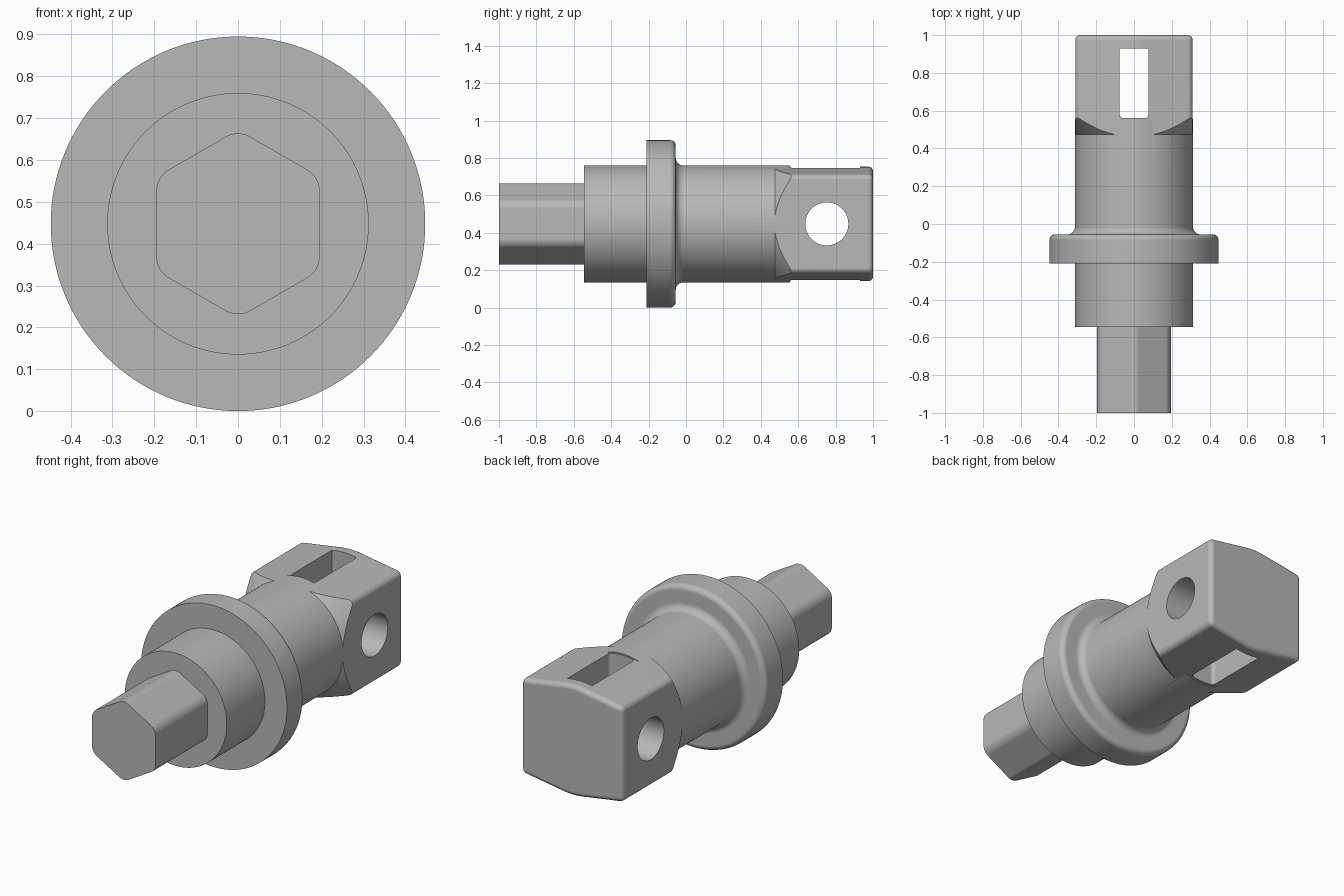
import bpy
import bmesh
from math import sin, cos, pi, radians
from mathutils import Matrix, Vector

AXIS_Z = 0.4475   # height of the turning axis
R = 0.3125        # main shaft radius

cube = bpy.data.objects.get("Cube")
if cube:
    bpy.data.objects.remove(cube, do_unlink=True)

steel = bpy.data.materials.new("plain_grey_steel")
steel.use_nodes = True
GREY = (0.48, 0.48, 0.48, 1)
steel.diffuse_color = GREY
steel.node_tree.nodes["Principled BSDF"].inputs["Base Color"].default_value = GREY


def finish(name, bm):
    bmesh.ops.recalc_face_normals(bm, faces=bm.faces[:])
    mesh = bpy.data.meshes.new(name)
    bm.to_mesh(mesh)
    bm.free()
    mesh.materials.append(steel)
    ob = bpy.data.objects.new(name, mesh)
    ob.location.z = AXIS_Z
    bpy.context.collection.objects.link(ob)
    return ob


def arc(cr, cy, rad, a0, a1, n=8):
    """Arc of (radius, y) profile points."""
    steps = [radians(a0 + (a1 - a0) * i / n) for i in range(n + 1)]
    return [(cr + rad * cos(a), cy + rad * sin(a)) for a in steps]


def revolve(name, profile, steps=128):
    """Turn a (radius, y) profile around the y axis."""
    bm = bmesh.new()
    verts = [bm.verts.new((r, y, 0)) for r, y in profile]
    edges = [bm.edges.new(pair) for pair in zip(verts, verts[1:])]
    bmesh.ops.spin(bm, geom=verts + edges, cent=(0, 0, 0), axis=(0, 1, 0),
                   angle=2 * pi, steps=steps)
    bmesh.ops.remove_doubles(bm, verts=bm.verts[:], dist=1e-5)
    return finish(name, bm)


def prism(section, y0, y1):
    """Extrude an (x, z) section along y."""
    bm = bmesh.new()
    face = bm.faces.new([bm.verts.new((x, y0, z)) for x, z in section])
    ext = bmesh.ops.extrude_face_region(bm, geom=[face])
    moved = [g for g in ext["geom"] if isinstance(g, bmesh.types.BMVert)]
    bmesh.ops.translate(bm, verts=moved, vec=(0, y1 - y0, 0))
    bmesh.ops.recalc_face_normals(bm, faces=bm.faces[:])
    return bm


def bevel(bm, test, offset, segments):
    """Round the edges whose two end points pass the test."""
    edges = [e for e in bm.edges if test(e.verts[0].co, e.verts[1].co)]
    bmesh.ops.bevel(bm, geom=edges, offset=offset, offset_type="OFFSET",
                    segments=segments, profile=0.5, affect="EDGES")


def lengthwise(a, b):
    return abs(a.y - b.y) > 0.1


def activate(ob):
    bpy.ops.object.select_all(action="DESELECT")
    ob.select_set(True)
    bpy.context.view_layer.objects.active = ob


def combine(ob, tool, operation):
    """Apply a boolean and discard the tool object."""
    activate(ob)
    mod = ob.modifiers.new("combine", "BOOLEAN")
    mod.operation = operation
    mod.solver = "EXACT"
    mod.object = tool
    tool.hide_render = True
    bpy.ops.object.modifier_apply(modifier=mod.name)
    bpy.data.objects.remove(tool, do_unlink=True)


# Turned shaft with a flange, rounded on its rear side
body = revolve("flanged_shaft",
               [(0, -0.545), (R, -0.545), (R, -0.21), (AXIS_Z, -0.21)]
               + arc(AXIS_Z - 0.03, -0.085, 0.03, 0, 90)
               + arc(R + 0.04, -0.015, 0.04, 270, 180)
               + [(R, 0.555), (0, 0.555)])

# Six-sided head with rounded crests, corners and end rim
W, SIDE, PEAK, END = 0.311, 0.262, 0.311, 1.0
bm = prism([(W, -SIDE), (W, SIDE), (0, PEAK),
            (-W, SIDE), (-W, -SIDE), (0, -PEAK)], 0.3, END)
bevel(bm, lambda a, b: lengthwise(a, b) and abs(a.x) < 0.01, 0.05, 6)
bevel(bm, lambda a, b: (lengthwise(a, b) and abs(a.x) > 0.3)
      or (a.y > END - 0.001 and b.y > END - 0.001
          and not (abs(a.x) < 0.06 and abs(b.x) < 0.06 and a.z * b.z < 0)),
      0.026, 5)
head = finish("head", bm)

# Conical shoulder trims the front corners of the head
shoulder = revolve("shoulder_cone", [(0, 0.25), (0.2, 0.25), (R, 0.475),
                                     (0.395, 0.56), (0.52, 0.68),
                                     (0.52, 1.1), (0, 1.1)])
combine(head, shoulder, "INTERSECT")
combine(body, head, "UNION")

# Vertical slot with rounded front corners
bm = bmesh.new()
bmesh.ops.create_cube(bm, size=1, matrix=Matrix.Translation((0, 0.745, 0))
                      @ Matrix.Diagonal((0.152, 0.37, 1, 1)))
bevel(bm, lambda a, b: abs(a.z - b.z) > 0.5 and a.y < 0.6, 0.02, 4)
combine(body, finish("slot_cutter", bm), "DIFFERENCE")

# Round cross hole from side to side
bm = bmesh.new()
bmesh.ops.create_cone(bm, cap_ends=True, segments=64, radius1=0.115,
                      radius2=0.115, depth=1,
                      matrix=Matrix.Translation(Vector((0, 0.753, 0)))
                      @ Matrix.Rotation(pi / 2, 4, "Y"))
combine(body, finish("hole_cutter", bm), "DIFFERENCE")

# Hexagonal drive end with rounded corners
corners = [radians(90 + 60 * i) for i in range(6)]
bm = prism([(0.225 * cos(a), 0.225 * sin(a)) for a in corners], -1.0, -0.5)
bevel(bm, lengthwise, 0.031, 6)
drive = finish("hex_drive", bm)

# Smooth shading with crisp edges
for ob in (body, drive):
    activate(ob)
    bpy.ops.object.shade_smooth_by_angle(angle=radians(30))
    weighted = ob.modifiers.new("even_normals", "WEIGHTED_NORMAL")
    weighted.keep_sharp = True
